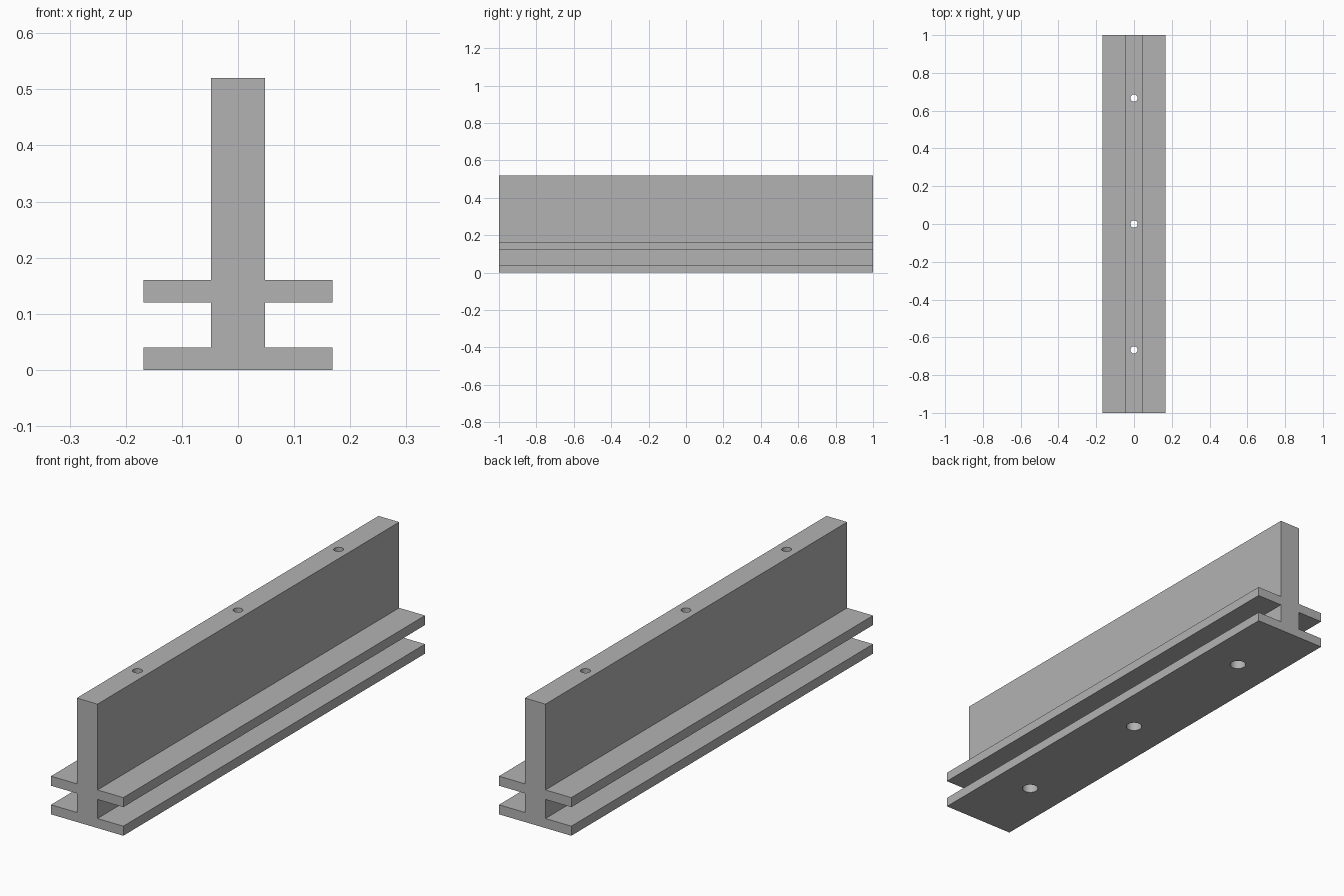
import bpy
import bmesh
from math import cos, sin, tau, radians

cube = bpy.data.objects.get("Cube")
if cube:
    bpy.data.objects.remove(cube, do_unlink=True)

LENGTH = 2.0
WEB, FLANGE = 0.048, 0.168          # half widths
HEIGHT = 0.52
HOLE_R, BORE_R, BORE_DEPTH = 0.019, 0.032, 0.12
SIDES = 32

grey = bpy.data.materials.new("Plain grey")
grey.use_nodes = True
colour = (0.45, 0.45, 0.45, 1)
grey.diffuse_color = colour
grey.node_tree.nodes["Principled BSDF"].inputs["Base Color"].default_value = colour


def make_object(name, bm):
    bmesh.ops.recalc_face_normals(bm, faces=bm.faces)
    mesh = bpy.data.meshes.new(name)
    bm.to_mesh(mesh)
    bm.free()
    mesh.materials.append(grey)
    obj = bpy.data.objects.new(name, mesh)
    bpy.context.collection.objects.link(obj)
    return obj


# Rail: half section mirrored to a closed outline, then extruded along y
half = [(FLANGE, 0), (FLANGE, 0.04), (WEB, 0.04), (WEB, 0.12),
        (FLANGE, 0.12), (FLANGE, 0.16), (WEB, 0.16), (WEB, HEIGHT)]
outline = half + [(-x, z) for x, z in reversed(half)]
bm = bmesh.new()
section = bm.faces.new([bm.verts.new((x, -LENGTH / 2, z)) for x, z in outline])
extruded = bmesh.ops.extrude_face_region(bm, geom=[section], use_keep_orig=True)
moved = [v for v in extruded["geom"] if isinstance(v, bmesh.types.BMVert)]
bmesh.ops.translate(bm, verts=moved, vec=(0, LENGTH, 0))
rail = make_object("flanged_rail", bm)

# Cutters: vertical through holes, wider at the underside
bm = bmesh.new()
steps = [(-0.05, BORE_R), (BORE_DEPTH, BORE_R),
         (BORE_DEPTH, HOLE_R), (HEIGHT + 0.05, HOLE_R)]
for y in (-2 / 3, 0, 2 / 3):
    rings = [[bm.verts.new((r * cos(tau * i / SIDES), y + r * sin(tau * i / SIDES), z))
              for i in range(SIDES)] for z, r in steps]
    for low, high in zip(rings, rings[1:]):
        for i in range(SIDES):
            j = (i + 1) % SIDES
            bm.faces.new((low[i], low[j], high[j], high[i]))
    bm.faces.new(rings[0])
    bm.faces.new(rings[-1])
cutter = make_object("hole_cutter", bm)
cutter.hide_render = True

# Drill the holes
drill = rail.modifiers.new("Screw holes", "BOOLEAN")
drill.operation = "DIFFERENCE"
drill.solver = "EXACT"
drill.object = cutter
bpy.ops.object.select_all(action="DESELECT")
rail.select_set(True)
bpy.context.view_layer.objects.active = rail
bpy.ops.object.modifier_apply(modifier=drill.name)
bpy.data.objects.remove(cutter, do_unlink=True)
bpy.ops.object.shade_smooth_by_angle(angle=radians(30))
